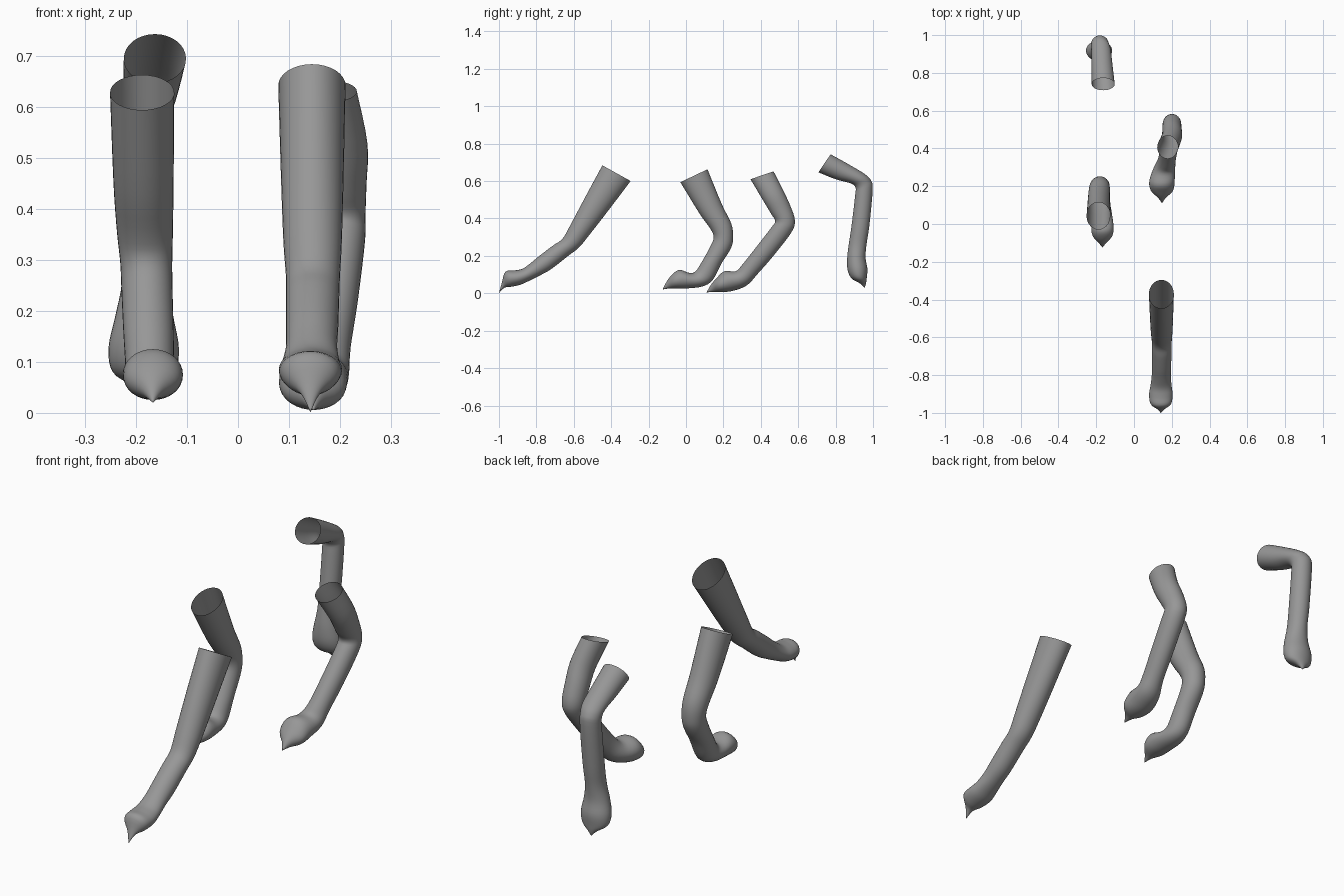
import bpy, bmesh, math
from mathutils import Vector

if "Cube" in bpy.data.objects:
    bpy.data.objects.remove(bpy.data.objects["Cube"])

SIDES, STEPS = 32, 4

grey = bpy.data.materials.new("dark_grey")
grey.diffuse_color = (0.31, 0.31, 0.31, 1)
grey.use_nodes = True
grey.node_tree.nodes["Principled BSDF"].inputs["Base Color"].default_value = grey.diffuse_color


def lerp_keys(keys, i):
    # piecewise linear value at station i
    for (a, va), (b, vb) in zip(keys, keys[1:]):
        if i <= b:
            return va + (vb - va) * (i - a) / (b - a)
    return keys[-1][1]


def spline(pts):
    # smooth curve through the stations
    out = []
    for i in range(len(pts) - 1):
        p0, p1 = pts[max(i - 1, 0)], pts[i]
        p2, p3 = pts[i + 1], pts[min(i + 2, len(pts) - 1)]
        for s in range(STEPS):
            t = s / STEPS
            out.append(0.5 * (2 * p1 + (p2 - p0) * t
                              + (2 * p0 - 5 * p1 + 4 * p2 - p3) * t * t
                              + (3 * p1 - p0 - 3 * p2 + p3) * t ** 3))
    return out


def leg(name, xs, widths, front, back, tip, knee_span=(3, 3.5)):
    """Open-topped tube between a front and a back outline, ending in a claw."""
    top, knee, foot = widths
    n = len(front)
    xk = [(0, xs[0]), (knee_span[0], xs[1]), (knee_span[1], xs[1]), (8, xs[2]), (n, xs[2])]
    wk = [(0, top), (3, knee), (6, knee * 0.95), (8, foot),
          (9, foot * 0.88), (10, foot * 0.33), (n, 0)]
    f = spline([Vector((lerp_keys(xk, i), *p)) for i, p in enumerate(front + [tip])])
    b = spline([Vector((lerp_keys(xk, i), *p)) for i, p in enumerate(back + [tip])])
    w = [v.x for v in spline([Vector((lerp_keys(wk, i), 0, 0)) for i in range(n + 1)])]
    bm = bmesh.new()
    rings = []
    for pf, pb, r in zip(f, b, w):
        mid, half = (pf + pb) / 2, (pf - pb) / 2
        rings.append([bm.verts.new(mid + half * math.cos(a) + Vector((r * math.sin(a), 0, 0)))
                      for a in (2 * math.pi * k / SIDES for k in range(SIDES))])
    for r0, r1 in zip(rings, rings[1:]):
        for k in range(SIDES):
            j = (k + 1) % SIDES
            bm.faces.new((r0[k], r0[j], r1[j], r1[k]))
    point = bm.verts.new((xs[2], *tip))
    for k in range(SIDES):
        bm.faces.new((rings[-1][k], rings[-1][(k + 1) % SIDES], point))
    bmesh.ops.recalc_face_normals(bm, faces=bm.faces)
    # make sure the open tube faces outward
    bm.faces.ensure_lookup_table()
    face = bm.faces[0]
    if face.normal.dot(face.calc_center_median() - (f[0] + b[0]) / 2) < 0:
        bmesh.ops.reverse_faces(bm, faces=bm.faces)
    me = bpy.data.meshes.new(name)
    bm.to_mesh(me)
    bm.free()
    me.materials.append(grey)
    for p in me.polygons:
        p.use_smooth = True
    bpy.context.collection.objects.link(bpy.data.objects.new(name, me))


# front leg reaching forward
leg("front_leg_reaching", (0.145, 0.147, 0.142), (0.066, 0.053, 0.062),
    [(-.447, .684), (-.54, .512), (-.618, .365), (-.66, .292), (-.71, .256), (-.78, .203),
     (-.83, .162), (-.875, .131), (-.92, .122), (-.966, .115), (-.985, .055)],
    [(-.296, .60), (-.425, .43), (-.52, .308), (-.572, .245), (-.63, .20), (-.72, .13),
     (-.78, .096), (-.84, .066), (-.885, .046), (-.935, .035), (-.97, .03)],
    (-1, .001))

# front leg planted under the body
leg("front_leg_planted", (-0.188, -0.18, -0.167), (0.063, 0.051, 0.059),
    [(-.03, .594), (.07, .43), (.13, .345), (.148, .30), (.13, .25), (.08, .16),
     (.048, .115), (.015, .11), (-.035, .125), (-.075, .10), (-.108, .055)],
    [(.115, .663), (.192, .475), (.243, .37), (.252, .29), (.237, .235), (.19, .16),
     (.142, .07), (.085, .036), (0, .026), (-.05, .026), (-.09, .026)],
    (-.125, .02))

# hind leg stepping forward
leg("hind_leg_forward", (0.178, 0.201, 0.148), (0.055, 0.049, 0.067),
    [(.345, .61), (.41, .50), (.455, .425), (.477, .385), (.455, .35), (.37, .24),
     (.30, .152), (.265, .118), (.205, .118), (.165, .083), (.133, .045)],
    [(.468, .652), (.517, .555), (.557, .47), (.582, .39), (.563, .325), (.467, .20),
     (.385, .106), (.325, .042), (.25, .013), (.19, .006), (.15, .007)],
    (.11, .005), (1, 4))

# hind leg pushing off behind
leg("hind_leg_trailing", (-0.163, -0.18, -0.185), (0.061, 0.047, 0.069),
    [(.708, .647), (.80, .61), (.88, .588), (.906, .565), (.904, .52), (.885, .36),
     (.87, .26), (.862, .19), (.864, .125), (.885, .08), (.928, .054)],
    [(.773, .743), (.86, .695), (.955, .638), (.99, .602), (.998, .55), (.98, .36),
     (.965, .26), (.96, .19), (.97, .13), (.966, .08), (.962, .052)],
    (.955, .03))
